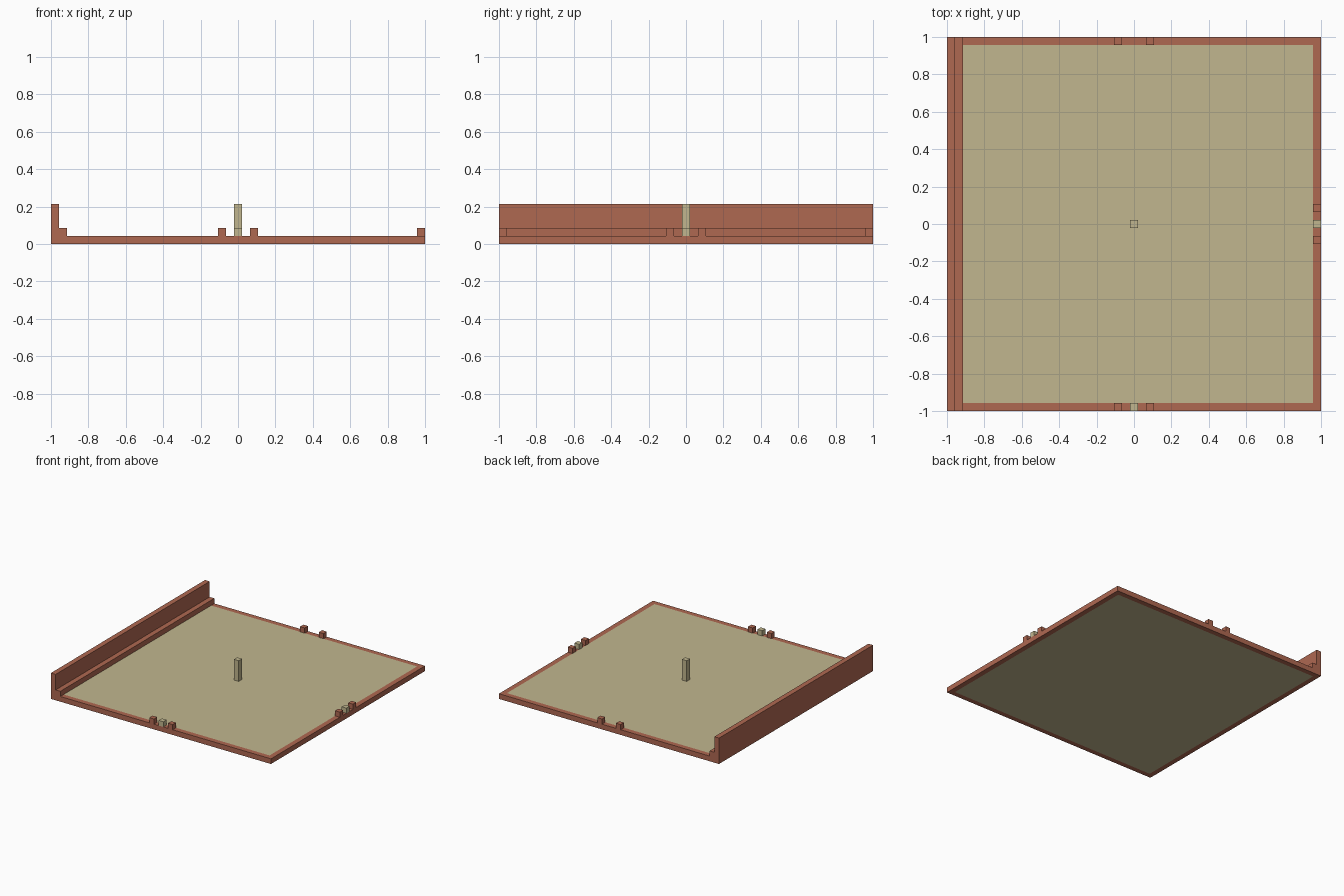
import bpy
import bmesh

if "Cube" in bpy.data.objects:
    bpy.data.objects.remove(bpy.data.objects["Cube"], do_unlink=True)

U = 2 / 47          # one block
IN = 1 - U          # inner edge of the rim


def material(name, rgb):
    m = bpy.data.materials.new(name)
    m.use_nodes = True
    m.diffuse_color = (*rgb, 1)
    m.node_tree.nodes["Principled BSDF"].inputs["Base Color"].default_value = (*rgb, 1)
    return m


brick = material("brick red", (0.43, 0.138, 0.083))
sand = material("sand", (0.535, 0.47, 0.272))


def prism(name, outline, place, depth, mat):
    """Extrude an outline; place maps its 2D points into space."""
    bm = bmesh.new()
    face = bm.faces.new([bm.verts.new(place(a, b)) for a, b in outline])
    new = bmesh.ops.extrude_face_region(bm, geom=[face])["geom"]
    bmesh.ops.translate(bm, vec=depth, verts=[v for v in new if isinstance(v, bmesh.types.BMVert)])
    bmesh.ops.recalc_face_normals(bm, faces=bm.faces)
    mesh = bpy.data.meshes.new(name)
    bm.to_mesh(mesh)
    bm.free()
    mesh.materials.append(mat)
    obj = bpy.data.objects.new(name, mesh)
    bpy.context.collection.objects.link(obj)


def box(name, x0, x1, y0, y1, z0, z1, mat):
    prism(name, [(x0, y0), (x1, y0), (x1, y1), (x0, y1)],
          lambda x, y: (x, y, z0), (0, 0, z1 - z0), mat)


def block(name, x, y, height, mat):
    h = U / 2
    box(name, x - h, x + h, y - h, y + h, U, U + height, mat)


# Floor slab and its flush rim
box("floor", -IN, IN, -IN, IN, 0, U, sand)
box("front_rim", -IN, 1, -1, -IN, 0, U, brick)
box("back_rim", -IN, 1, IN, 1, 0, U, brick)
box("left_rim", IN, 1, -IN, IN, 0, U, brick)

# Tall side wall with a low step along its inner foot
step = IN - U
wall = [(-1, 0), (-IN, 0), (-IN, U), (-step, U), (-step, 2 * U),
        (-IN, 2 * U), (-IN, 5 * U), (-1, 5 * U)]
prism("right_wall", wall, lambda x, z: (x, -1, z), (0, 2, 0), brick)

# Pairs of marker blocks on the three open edges
edge = 1 - U / 2
for side in (-1, 1):
    tag = "a" if side < 0 else "b"
    block("front_marker_" + tag, side * 2 * U, -edge, U, brick)
    block("back_marker_" + tag, side * 2 * U, edge, U, brick)
    block("left_marker_" + tag, edge, side * 2 * U, U, brick)

# Pale middle markers and the central post
block("front_middle_marker", 0, -edge, U, sand)
block("left_middle_marker", edge, 0, U, sand)
block("centre_post", 0, 0, 4 * U, sand)
